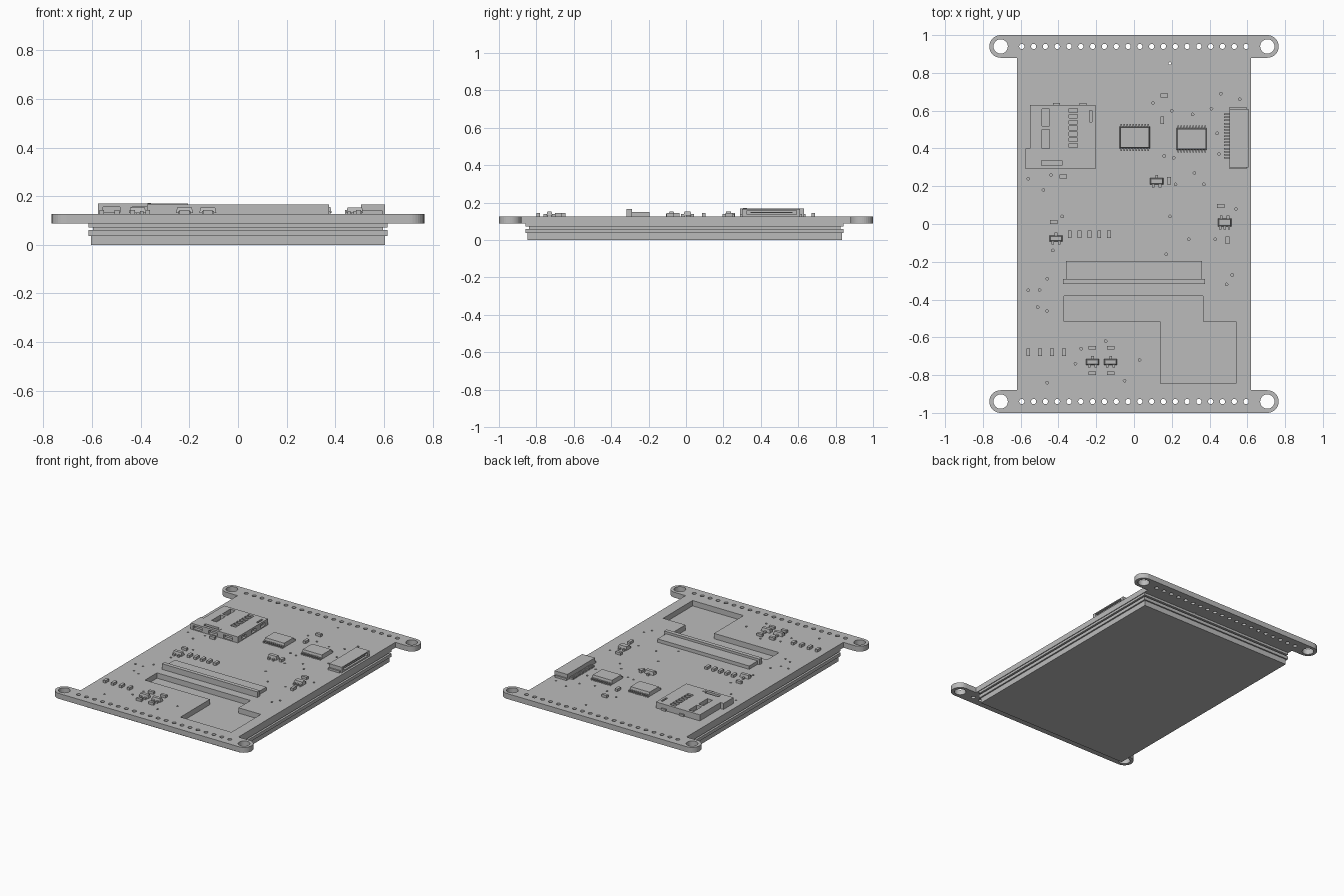
import bpy
import bmesh
from math import sin, cos, pi

cube = bpy.data.objects.get("Cube")
if cube:
    bpy.data.objects.remove(cube)

grey = bpy.data.materials.new("plain grey")
grey.use_nodes = True
grey.diffuse_color = (0.5, 0.5, 0.5, 1)
grey.node_tree.nodes["Principled BSDF"].inputs["Base Color"].default_value = grey.diffuse_color

BOARD_BOTTOM, BOARD_TOP = 0.088, 0.126


def prism(bm, points, z0, z1, shrink=0.0):
    """Extruded outline; the top may be pulled in to make sloping sides."""
    cx = sum(p[0] for p in points) / len(points)
    cy = sum(p[1] for p in points) / len(points)

    def inward(v, c):
        return v - shrink if v > c else v + shrink
    low = [bm.verts.new((x, y, z0)) for x, y in points]
    high = [bm.verts.new((inward(x, cx), inward(y, cy), z1) if shrink else (x, y, z1))
            for x, y in points]
    bm.faces.new(low[::-1])
    bm.faces.new(high)
    n = len(points)
    for i in range(n):
        j = (i + 1) % n
        bm.faces.new((low[i], low[j], high[j], high[i]))


def box(bm, x0, x1, y0, y1, z0, z1, shrink=0.0):
    prism(bm, [(x0, y0), (x1, y0), (x1, y1), (x0, y1)], z0, z1, shrink)


def block(bm, x, y, w, d, z0, z1, shrink=0.0):
    box(bm, x - w / 2, x + w / 2, y - d / 2, y + d / 2, z0, z1, shrink)


def disc(bm, x, y, r, z0, z1, sides):
    prism(bm, [(x + r * cos(2 * pi * i / sides), y + r * sin(2 * pi * i / sides))
               for i in range(sides)], z0, z1)


def finish(name, bm):
    mesh = bpy.data.meshes.new(name)
    bmesh.ops.recalc_face_normals(bm, faces=bm.faces)
    bm.to_mesh(mesh)
    bm.free()
    mesh.materials.append(grey)
    obj = bpy.data.objects.new(name, mesh)
    bpy.context.collection.objects.link(obj)
    return obj


def cut(obj, cutter_bm):
    cutter = finish("cutter", cutter_bm)
    cutter.hide_render = True
    mod = obj.modifiers.new("cut", "BOOLEAN")
    mod.operation, mod.solver, mod.object = "DIFFERENCE", "EXACT", cutter
    bpy.context.view_layer.objects.active = obj
    bpy.ops.object.modifier_apply(modifier=mod.name)
    bpy.data.objects.remove(cutter)


# Circuit board with four rounded mounting ears
ear_x, ear_y, ear_r = 0.706, 0.94, 0.06
quarter = [(0.62, ear_y - ear_r)]
quarter += [(ear_x + ear_r * cos(a), ear_y + ear_r * sin(a))
            for a in [pi * (i / 16 - 0.5) for i in range(17)]]
half = quarter + [(-x, y) for x, y in reversed(quarter)]
bm = bmesh.new()
prism(bm, half + [(-x, -y) for x, y in half], BOARD_BOTTOM, BOARD_TOP)
board = finish("circuit_board", bm)

# Mounting holes, pin holes, vias and the cable opening
bm = bmesh.new()
z0, z1 = BOARD_BOTTOM - 0.02, BOARD_TOP + 0.02
for sy in (-1, 1):
    for sx in (-1, 1):
        disc(bm, sx * ear_x, sy * ear_y, 0.038, z0, z1, 32)
    for i in range(20):
        disc(bm, -0.594 + i * 0.0625, sy * ear_y, 0.014, z0, z1, 16)
vias = [(.19, .85), (.31, .58), (.46, .69), (.56, .66), (.41, .61), (.2, .6), (.1, .64),
        (.44, .48), (.45, .37), (.16, .36), (.21, .35), (.22, .21), (.32, .27), (.37, .21),
        (-.44, .26), (-.56, .24), (-.48, .18), (-.38, .04), (-.43, -.14), (-.46, -.29),
        (-.5, -.35), (-.56, -.35), (-.51, -.44), (-.46, -.46), (.19, .04), (.29, -.08),
        (.43, -.08), (.17, -.16), (.54, .08), (.49, -.32), (.52, -.27), (-.28, -.66),
        (-.31, -.74), (-.15, -.62), (.03, -.72), (-.05, -.83), (-.46, -.84)]
for x, y in vias:
    disc(bm, x, y, 0.007, z0, z1, 10)
prism(bm, [(-0.37, -0.38), (-0.37, -0.515), (0.14, -0.515), (0.14, -0.845),
           (0.54, -0.845), (0.54, -0.515), (0.365, -0.515), (0.365, -0.38)], z0, z1)
cut(board, bm)

# Display module in stepped layers under the board
for name, w, z0, z1 in (("display_glass", 0.605, 0, 0.037),
                        ("display_frame", 0.615, 0.037, 0.06),
                        ("display_groove", 0.597, 0.06, 0.072),
                        ("display_backing", 0.615, 0.072, BOARD_BOTTOM)):
    bm = bmesh.new()
    box(bm, -w, w, -w - 0.242, w + 0.228, z0, z1)
    finish(name, bm)

# Long ribbon connector with its raised latch bar
bm = bmesh.new()
box(bm, -0.36, 0.36, -0.3, -0.195, BOARD_TOP, 0.15)
finish("ribbon_connector", bm)
bm = bmesh.new()
box(bm, -0.375, 0.375, -0.318, -0.29, BOARD_TOP, 0.166)
finish("ribbon_latch", bm)

# Memory card socket: shell with windows and open sides
bm = bmesh.new()
prism(bm, [(-0.575, 0.29), (-0.205, 0.29), (-0.205, 0.63), (-0.55, 0.63),
           (-0.55, 0.4), (-0.575, 0.4)], BOARD_TOP, 0.169)
socket = finish("card_socket", bm)
bm = bmesh.new()
for y0, y1 in ((0.40, 0.50), (0.52, 0.61)):
    box(bm, -0.488, -0.448, y0, y1, 0.14, 0.2)
for i in range(7):
    block(bm, -0.322, 0.415 + i * 0.031, 0.045, 0.02, 0.14, 0.2)
box(bm, -0.49, -0.38, 0.31, 0.335, 0.14, 0.2)
box(bm, -0.235, -0.222, 0.54, 0.6, 0.14, 0.2)
for x in (-0.52, -0.4, -0.28):
    block(bm, x, 0.29, 0.07, 0.04, 0.133, 0.155)
for y in (0.36, 0.47, 0.57):
    block(bm, -0.205, y, 0.03, 0.05, 0.133, 0.155)
cut(socket, bm)
bm = bmesh.new()
for x in (-0.41, -0.27):
    block(bm, x, 0.632, 0.035, 0.015, BOARD_TOP, 0.14)
block(bm, -0.365, 0.315, 0.015, 0.02, 0.165, 0.172)
finish("card_socket_tabs", bm)

# Side connector: open slot facing outward, tongue and contacts
bm = bmesh.new()
box(bm, 0.505, 0.605, 0.30, 0.61, BOARD_TOP, 0.166)
connector = finish("side_connector", bm)
bm = bmesh.new()
box(bm, 0.55, 0.65, 0.325, 0.59, 0.136, 0.159)
cut(connector, bm)
bm = bmesh.new()
box(bm, 0.54, 0.6, 0.345, 0.57, 0.144, 0.15)
finish("side_connector_tongue", bm)
bm = bmesh.new()
for i in range(15):
    block(bm, 0.492, 0.35 + i * 0.0165, 0.03, 0.008, BOARD_TOP, 0.137)
for y in (0.305, 0.605):
    block(bm, 0.55, y, 0.09, 0.03, BOARD_TOP, 0.14)
finish("side_connector_contacts", bm)


def chip(name, x, y, w, d, height, pins_back, pins_front):
    """Chip body with sloping sides and a row of legs front and back."""
    bm = bmesh.new()
    block(bm, x, y, w, d, BOARD_TOP + 0.004, BOARD_TOP + height, 0.005)
    finish(name + "_body", bm)
    bm = bmesh.new()
    for side, count in ((1, pins_back), (-1, pins_front)):
        pitch = w / count
        for i in range(count):
            px = x + (i - (count - 1) / 2) * pitch
            block(bm, px, y + side * (d / 2 + 0.004), min(0.014, pitch * 0.5), 0.022,
                  BOARD_TOP, BOARD_TOP + height * 0.45)
    finish(name + "_legs", bm)


# Two large chips and five small ones
chip("large_chip_left", 0.004, 0.458, 0.16, 0.115, 0.03, 10, 10)
chip("large_chip_right", 0.305, 0.45, 0.16, 0.115, 0.03, 10, 10)
chip("small_chip_centre", 0.12, 0.227, 0.07, 0.035, 0.027, 1, 2)
chip("small_chip_side", 0.48, 0.008, 0.07, 0.042, 0.027, 2, 3)
chip("small_chip_back", -0.413, -0.077, 0.07, 0.032, 0.027, 1, 2)
for name, x in (("left", -0.22), ("right", -0.124)):
    chip("small_chip_" + name, x, -0.73, 0.07, 0.032, 0.027, 1, 2)

# Resistors and capacitors: upright and lying across
upright = [(.15, .55), (.185, .23), (.495, -.085)]
upright += [(-0.34 + i * 0.052, -0.055) for i in range(5)]
upright += [(-0.56 + i * 0.063, -0.68) for i in range(4)]
across = [(-.375, .252), (.16, .68), (.46, .095), (-.425, .01)]
across += [(x, y) for x in (-0.22, -0.124) for y in (-0.655, -0.79)]
bm = bmesh.new()
for x, y in upright:
    block(bm, x, y, 0.02, 0.04, BOARD_TOP, 0.144)
for x, y in across:
    block(bm, x, y, 0.04, 0.02, BOARD_TOP, 0.144)
finish("small_components", bm)
